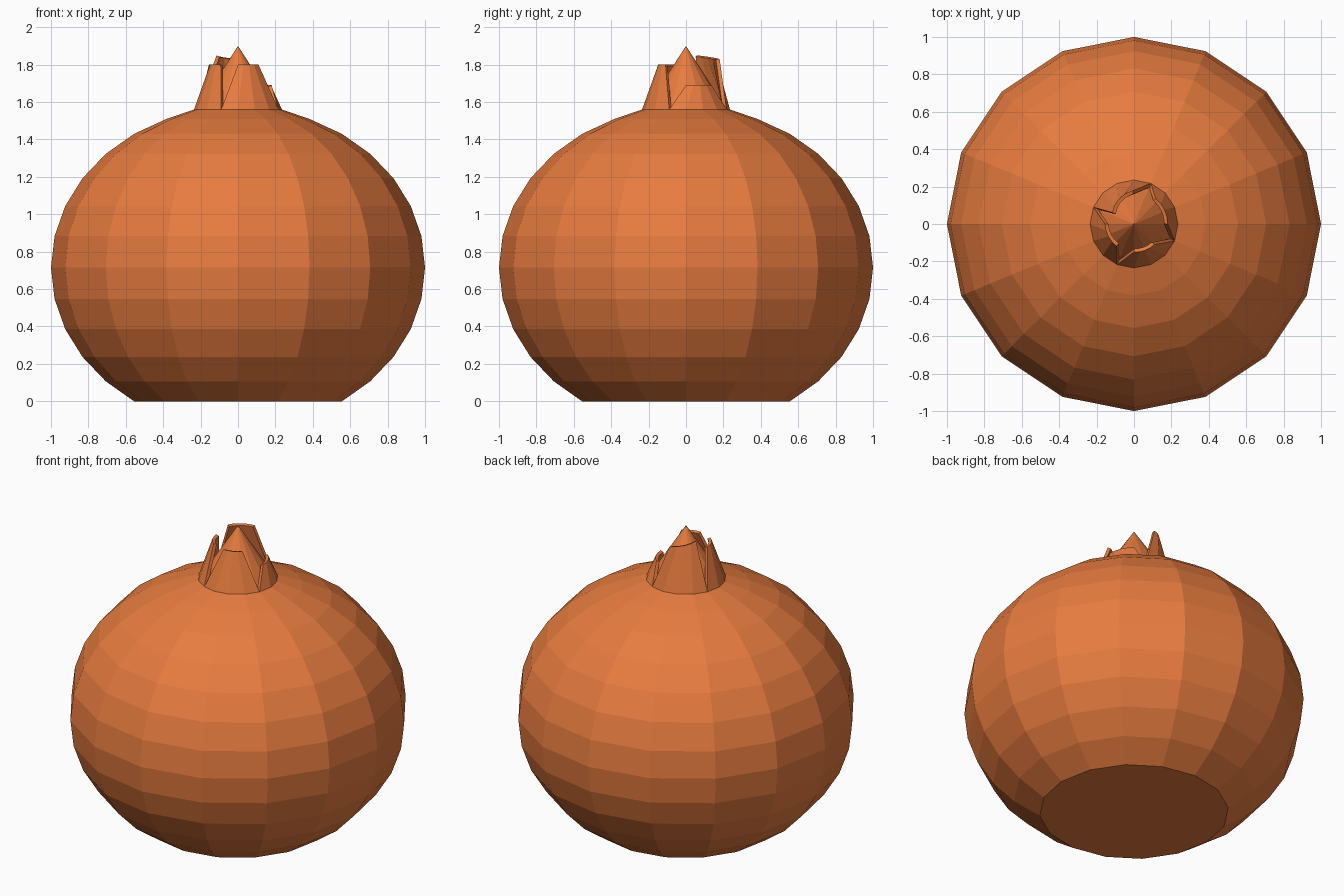
import bpy, bmesh
from math import sin, cos, pi, radians

if "Cube" in bpy.data.objects:
    bpy.data.objects.remove(bpy.data.objects["Cube"])

SEGMENTS = 16
orange = bpy.data.materials.new("orange_skin")
orange.diffuse_color = (0.8, 0.2, 0.05, 1)
orange.use_nodes = True
orange.node_tree.nodes["Principled BSDF"].inputs["Base Color"].default_value = orange.diffuse_color


def finish(bm, name):
    bmesh.ops.recalc_face_normals(bm, faces=bm.faces)
    mesh = bpy.data.meshes.new(name)
    bm.to_mesh(mesh)
    bm.free()
    mesh.materials.append(orange)
    obj = bpy.data.objects.new(name, mesh)
    bpy.context.collection.objects.link(obj)
    return obj


def lathe(name, profile):
    bm = bmesh.new()
    rings = [[bm.verts.new((r * cos(2 * pi * i / SEGMENTS), r * sin(2 * pi * i / SEGMENTS), z))
              for i in range(SEGMENTS)] for r, z in profile]
    for a, b in zip(rings, rings[1:]):
        for i in range(SEGMENTS):
            j = (i + 1) % SEGMENTS
            bm.faces.new((a[i], a[j], b[j], b[i]))
    bm.faces.new(rings[0][::-1])
    bm.faces.new(rings[-1])
    return finish(bm, name)


# Squashed faceted sphere with a flat bottom and a small flat top
profile = []
for k in range(-5, 7):
    a = radians(11.25 * k)
    profile.append((cos(a), max(0, 0.715 + 0.86 * sin(a))))
profile.append((0.235, 1.56))
lathe("fruit_body", profile)

# Pointed core inside the crown
bm = bmesh.new()
bmesh.ops.create_cone(bm, cap_ends=True, segments=SEGMENTS, radius1=0.22, radius2=0, depth=0.34)
bmesh.ops.translate(bm, verts=bm.verts, vec=(0, 0, 1.73))
finish(bm, "crown_core")


# Tapered crown leaf: quarter-circle base, narrower top
def leaf(name, start, top_a, top_b):
    bm = bmesh.new()
    steps = 4
    low, high = [], []
    for i in range(steps + 1):
        t = i / steps
        a = radians(start + 90 * t)
        low.append(bm.verts.new((0.235 * cos(a), 0.235 * sin(a), 1.56)))
        ang, r, z = (p + (q - p) * t for p, q in zip(top_a, top_b))
        a = radians(ang)
        high.append(bm.verts.new((r * cos(a), r * sin(a), z)))
    for i in range(steps):
        bm.faces.new((low[i], low[i + 1], high[i + 1], high[i]))
    obj = finish(bm, name)
    mod = obj.modifiers.new("thickness", 'SOLIDIFY')
    mod.thickness = 0.02
    mod.offset = -1


# Each top corner is (angle, radius, height)
leaf("leaf_front", -112.5, (-90, 0.15, 1.8), (-45, 0.155, 1.8))
leaf("leaf_right", -22.5, (0, 0.18, 1.69), (50, 0.18, 1.69))
leaf("leaf_back", 67.5, (92, 0.18, 1.83), (152, 0.13, 1.85))
leaf("leaf_left", 157.5, (180, 0.155, 1.8), (232, 0.15, 1.8))
